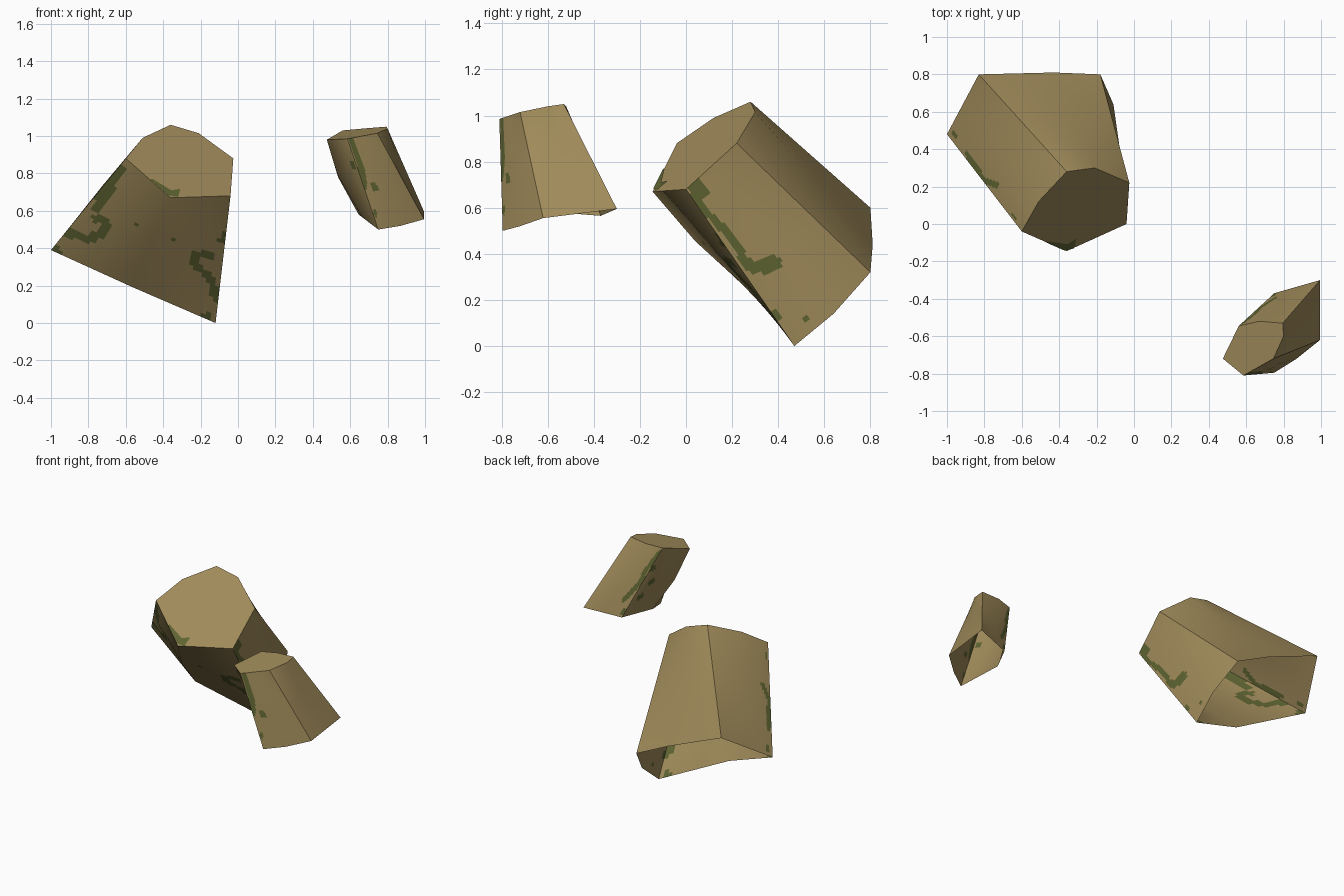
import bpy
from mathutils import Vector

cube = bpy.data.objects.get("Cube")
if cube:
    bpy.data.objects.remove(cube, do_unlink=True)


def material(name, colour):
    mat = bpy.data.materials.new(name)
    mat.use_nodes = True
    mat.diffuse_color = (*colour, 1)
    mat.node_tree.nodes["Principled BSDF"].inputs["Base Color"].default_value = (*colour, 1)
    return mat


STONE = material("tan stone", (.35, .257, .102))
MOSS = material("dark moss", (.115, .128, .032))
HALF = 16  # grid cells along half a wall


def bilinear(grid, u, v):
    """Sample a three by three grid of vectors at u, v in the unit square."""
    c, r = min(int(u * 2), 1), min(int(v * 2), 1)
    s, t = u * 2 - c, v * 2 - r
    return grid[r][c].lerp(grid[r][c + 1], s).lerp(grid[r + 1][c].lerp(grid[r + 1][c + 1], s), t)


def grid_normals(grid):
    """Outward normals at the nine nodes of a wall."""
    def normal(r, c):
        du = grid[r][min(c + 1, 2)] - grid[r][max(c - 1, 0)]
        dv = grid[min(r + 1, 2)][c] - grid[max(r - 1, 0)][c]
        return dv.cross(du).normalized()
    return [[normal(r, c) for c in range(3)] for r in range(3)]


def on_stroke(u, v, strokes):
    """True where u, v lies within the radius of a painted stroke."""
    p = Vector((u, v))
    for radius, *path in strokes:
        points = [Vector(q) for q in path]
        for a, b in zip(points, points[1:] or points):
            d = b - a
            t = max(0, min(1, (p - a).dot(d) / d.length_squared)) if d.length else 0
            if (p - a - d * t).length < radius:
                return True
    return False


def ring(points):
    """Turn points into vectors, filling each gap with the middle of its neighbours."""
    vs = [Vector(p) if p else None for p in points]
    return [p or (vs[i - 1] + vs[(i + 1) % 8]) / 2 for i, p in enumerate(vs)]


def rock(name, top, centres, bottom, moss):
    """Four bent walls under a flat cap, open at the base."""
    top, bottom = ring(top), ring(bottom)
    middle = [(a + b) / 2 for a, b in zip(top, bottom)]
    middle[1::2] = [Vector(c) for c in centres]
    verts, normals, faces, slots = [], [], [], []
    n = HALF * 2
    for w in range(4):
        grid = [[level[(w * 2 + k) % 8] for k in range(3)] for level in (top, middle, bottom)]
        bend = grid_normals(grid)
        base = len(verts)
        for j in range(n + 1):
            for i in range(n + 1):
                verts.append(bilinear(grid, i / n, j / n))
                normals.append(bilinear(bend, i / n, j / n).normalized())
        for j in range(n):
            for i in range(n):
                a = base + j * (n + 1) + i
                b = a + n + 1
                faces.append((b, b + 1, a + 1, a))
                slots.append(int(on_stroke((i + .5) / n, (j + .5) / n, moss[w])))
    # Cap
    up = sum((top[i].cross(top[(i + 1) % 8]) for i in range(8)), Vector()).normalized()
    faces.append(tuple(range(len(verts), len(verts) + 8)))
    slots.append(0)
    verts += top
    normals += [up] * 8

    mesh = bpy.data.meshes.new(name)
    mesh.from_pydata(verts, [], faces)
    mesh.materials.append(STONE)
    mesh.materials.append(MOSS)
    for poly, slot in zip(mesh.polygons, slots):
        poly.material_index = slot
        poly.use_smooth = True
    mesh.update()
    mesh.normals_split_custom_set_from_vertices(normals)
    obj = bpy.data.objects.new(name, mesh)
    bpy.context.collection.objects.link(obj)
    return top, up


# Large rock: walls run front, right, back, left
cap, cap_up = rock(
    "large_rock",
    [(-.6, -.04, .88), (-.36, -.145, .67), (-.04, 0, .68), None,
     (-.025, .22, .88), (-.21, .3, 1.015), (-.36, .28, 1.06), (-.51, .12, .99)],
    [(-.46, .04, .455), (-.08, .43, .42), (-.32, .56, .72), (-.72, .38, .74)],
    [(-1, .48, .39), (-.56, .33, .19), (-.12, .47, 0), (-.11, .64, .14),
     (-.18, .8, .32), (-.43, .81, .44), (-.83, .8, .6), None],
    [[(.04, (.03, .1), (.04, .3), (.06, .48)),
      (.035, (0, .8), (.13, .78), (.2, .66), (.17, .56), (.1, .58)),
      (.03, (.02, .98)), (.03, (1, .3), (.98, .36)),
      (.03, (.9, .5), (.82, .52), (.82, .62), (.93, .66), (.98, .8)),
      (.03, (.95, .98)), (.016, (.35, .45)), (.016, (.65, .45))],
     [(.05, (.05, .06), (.2, .05)),
      (.045, (.04, .13), (.1, .28), (.1, .42), (.06, .5), (.2, .55), (.35, .55)),
      (.04, (.03, .82)), (.025, (.25, .93))],
     [],
     [(.03, (.95, .13)), (.035, (.86, .4), (.96, .5), (.95, .75)), (.04, (.9, .93))]])

# Thin moss plate along the lower edge of the large cap
middle = sum(cap, Vector()) / 8
a, g, f = cap[:3]
edge = [a.lerp(g, .55), a.lerp(g, .95), g.lerp(f, .12)]
inner = [p.lerp(middle, k) for p, k in zip(edge, (.04, .14, .22))]
plate = bpy.data.meshes.new("cap_moss")
plate.from_pydata([p + cap_up * .004 for p in edge + inner], [], [(0, 1, 4, 3), (1, 2, 5, 4)])
plate.materials.append(MOSS)
bpy.context.collection.objects.link(bpy.data.objects.new("cap_moss", plate))

# Small rock
rock(
    "small_rock",
    [(.585, -.81, .985), None, (.745, -.72, 1.015), (.8, -.6, 1.04),
     (.795, -.53, 1.05), (.67, -.52, 1.04), (.56, -.545, 1.03), (.475, -.72, .98)],
    [(.77, -.75, .76), (.88, -.53, .8), (.77, -.42, .81), (.535, -.64, .78)],
    [(.75, -.795, .5), (.87, -.72, .52), (.995, -.62, .555), None,
     (.995, -.3, .595), None, (.75, -.37, .565), (.645, -.56, .58)],
    [[(.08, (.1, .05), (.12, .28), (.03, .48)), (.04, (.22, .55), (.3, .55)), (.04, (.05, .82))],
     [],
     [(.06, (.97, .1), (.9, .35), (.95, .5), (.82, .75)), (.05, (.95, .92))],
     [(.05, (.03, .3)), (.05, (.15, .5)), (.05, (.12, .72)), (.05, (.92, .3))]])
